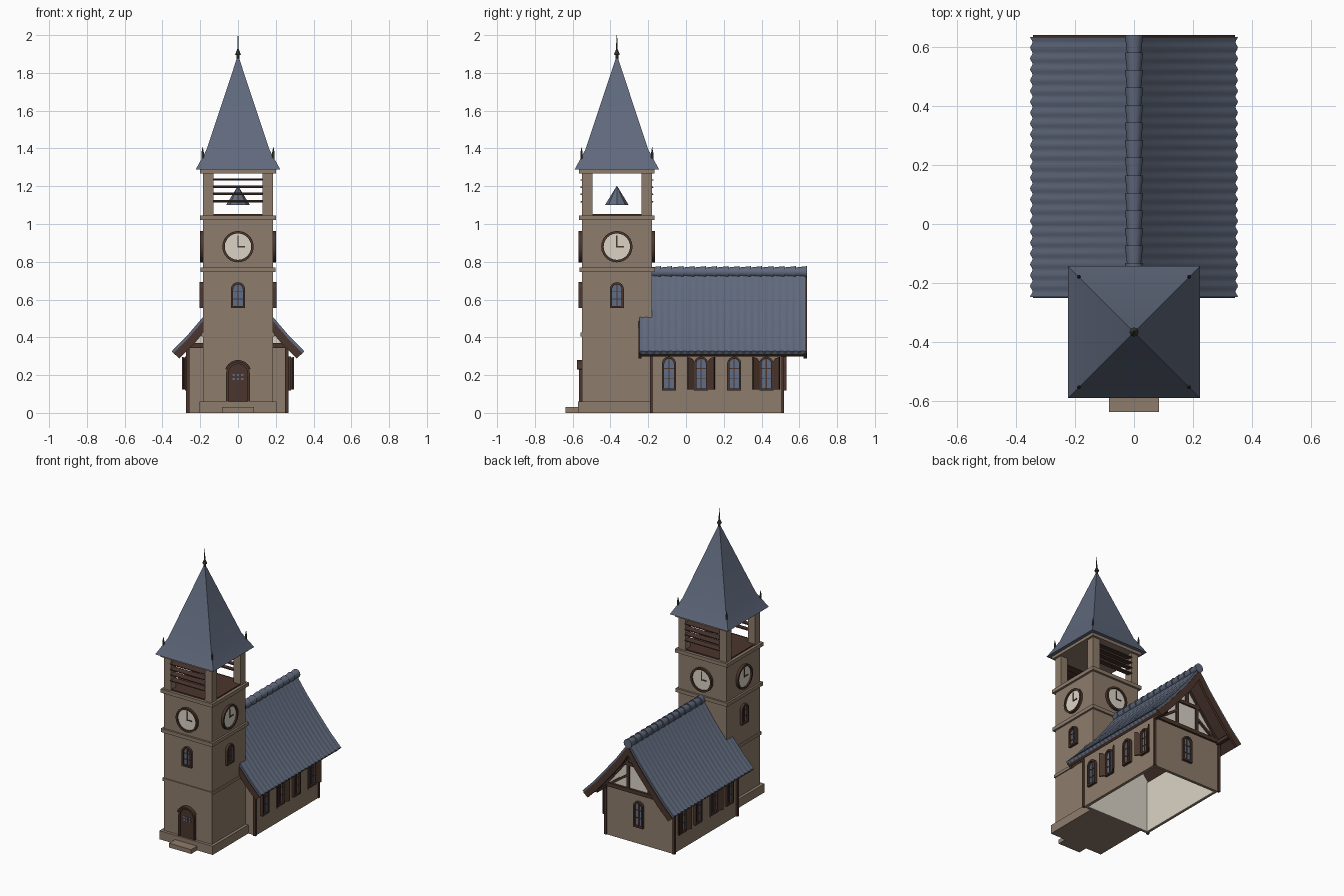
import bpy, bmesh, math
from mathutils import Matrix, Vector

if "Cube" in bpy.data.objects:
    bpy.data.objects.remove(bpy.data.objects["Cube"])

def mat(name, r, g, b):
    m = bpy.data.materials.new(name)
    m.diffuse_color = (r, g, b, 1)
    m.use_nodes = True
    m.node_tree.nodes["Principled BSDF"].inputs["Base Color"].default_value = m.diffuse_color
    return m

STONE = mat("tan stone", 0.27, 0.20, 0.145)
SLATE = mat("blue slate", 0.115, 0.14, 0.20)
WOOD = mat("dark wood", 0.07, 0.036, 0.026)
CREAM = mat("cream plaster", 0.70, 0.65, 0.56)
GLASS = mat("blue glass", 0.12, 0.155, 0.24)
METAL = mat("dark metal", 0.06, 0.062, 0.04)
TY = -0.366                      # tower centre in y

def finish(name, bm, m, M=None):
    bmesh.ops.recalc_face_normals(bm, faces=bm.faces)
    me = bpy.data.meshes.new(name)
    bm.to_mesh(me)
    bm.free()
    if M is not None:
        me.transform(M)
    me.materials.append(m)
    me.shade_smooth()
    me.set_sharp_from_angle(angle=math.radians(32))
    ob = bpy.data.objects.new(name, me)
    bpy.context.collection.objects.link(ob)
    return ob

def box(name, x0, x1, y0, y1, z0, z1, m, M=None):
    bm = bmesh.new()
    T = Matrix.Translation(((x0+x1)/2, (y0+y1)/2, (z0+z1)/2)) @ Matrix.Diagonal((x1-x0, y1-y0, z1-z0, 1))
    bmesh.ops.create_cube(bm, size=1, matrix=T)
    return finish(name, bm, m, M)

def wall(x, y, deg):             # local frame: x along wall, -y outwards, z up
    return Matrix.Translation((x, y, 0)) @ Matrix.Rotation(math.radians(deg), 4, 'Z')

def plate(name, pts, d, m, M, back=0.0):
    bm = bmesh.new()
    f = bm.faces.new([bm.verts.new((u, back, v)) for u, v in pts])
    e = bmesh.ops.extrude_face_region(bm, geom=[f])
    bmesh.ops.translate(bm, vec=(0, -d-back, 0), verts=[v for v in e['geom'] if isinstance(v, bmesh.types.BMVert)])
    return finish(name, bm, m, M)

def ring(name, outer, inner, d, m, M, closed=True):
    bm = bmesh.new()
    q = [[bm.verts.new((u, y, v)) for u, v in loop] for loop, y in
         ((outer, 0), (outer, -d), (inner, -d), (inner, 0))]
    n = len(outer)
    for i in range(n if closed else n-1):
        j = (i+1) % n
        for k in range(4):
            a, b = q[k], q[(k+1) % 4]
            bm.faces.new((a[i], a[j], b[j], b[i]))
    if not closed:
        for i in (0, n-1):
            bm.faces.new([l[i] for l in q])
    return finish(name, bm, m, M)

def lathe(name, prof, n, m, M, rot=0.0):
    bm = bmesh.new()
    loops = [[bm.verts.new((r*math.cos(rot+2*math.pi*i/n), r*math.sin(rot+2*math.pi*i/n), z))
              for i in range(n)] for r, z in prof]
    for a, b in zip(loops, loops[1:]):
        for i in range(n):
            bm.faces.new((a[i], a[(i+1) % n], b[(i+1) % n], b[i]))
    bm.faces.new(loops[0])
    bm.faces.new(loops[-1])
    bmesh.ops.remove_doubles(bm, verts=bm.verts, dist=1e-5)
    return finish(name, bm, m, M)

def arc(r, cz, a0=0, a1=180, n=12):
    return [(r*math.cos(math.radians(a0+(a1-a0)*i/n)), cz+r*math.sin(math.radians(a0+(a1-a0)*i/n)))
            for i in range(n+1)]

def arch(w, z0, z1):
    return [(-w, z0), (w, z0)] + arc(w, z1-w)

def beam(name, a, b, w, d, m, M):    # timber on a wall between two points
    a, b = Vector(a), Vector(b)
    t = (b-a).normalized()*w/2
    p = Vector((-t.y, t.x))
    return plate(name, [a-p, b-p, b+p, a+p], d, m, M)

def window(name, M, z0, z1, w=0.037):
    plate(name+"_glass", arch(w*0.75, z0+.008, z1-.01), 0.005, GLASS, M)
    ring(name+"_frame", arch(w, z0, z1), arch(w*0.68, z0+.012, z1-.012), 0.018, WOOD, M)
    box(name+"_mullion", -.003, .003, -.01, 0, z0, z1-.005, WOOD, M)
    for f in (.35, .65):
        z = z0+(z1-z0)*f
        box(name+"_bar", -w*.7, w*.7, -.009, 0, z-.002, z+.002, WOOD, M)

# ---- tower body
def course(name, h, z0, z1, m=STONE):
    return box(name, -h, h, TY-h, TY+h, z0, z1, m)
course("tower_plinth", .205, 0, .06)
course("tower_shaft", .185, .05, 1.045)
for h, z0, z1 in ((.192, .405, .425), (.198, .745, .77), (.2, 1.02, 1.045), (.2, 1.268, 1.292)):
    course("string_course", h, z0, z1)
course("belfry_floor", .18, 1.045, 1.053, WOOD)
for sx in (-1, 1):
    for sy in (-1, 1):
        cx, cy = sx*.1575, TY+sy*.1575
        box("belfry_pillar", cx-.0275, cx+.0275, cy-.0275, cy+.0275, 1.04, 1.275, STONE)
        lathe("corner_finial", [(.007, 1.345), (.007, 1.375), (0, 1.41)], 6, METAL,
              Matrix.Translation((sx*.187, TY+sy*.187, 0)))
box("entrance_step", -.085, .085, -.637, -.565, 0, .03, STONE)

# ---- belfry louvres and bell
for deg, y in ((0, TY-.172), (180, TY+.172)):
    for z in (1.12, 1.16, 1.197, 1.235):
        T = wall(0, y, deg) @ Matrix.Translation((0, 0, z)) @ Matrix.Rotation(math.radians(8), 4, 'X')
        box("louvre", -.132, .132, -.021, .021, -.003, .003, WOOD, T)
lathe("bell", [(.063, 1.10), (0, 1.203)], 8, SLATE, Matrix.Translation((0, TY, 0)))

# ---- spire and finial
R2 = math.sqrt(2)
C = Matrix.Translation((0, TY, 0))
lathe("spire", [(.224*R2, 1.288), (.166*R2, 1.395), (0, 1.895)], 4, SLATE, C, math.pi/4)
lathe("spire_finial", [(.008, 1.87), (.008, 1.895), (.016, 1.897), (.004, 1.925), (.003, 1.97), (.001, 2.0)], 8, METAL, C)

# ---- clocks on four sides, tower windows on three
for k in range(4):
    a = math.radians(90*k)
    M = wall(.185*math.sin(a), TY-.185*math.cos(a), 90*k)
    circ = [arc(r, .88, 0, 345, 23) for r in (.083, .07, .072)]
    plate("clock_face", circ[2], .008, CREAM, M)
    ring("clock_rim", circ[0], circ[1], .017, WOOD, M)
    box("minute_hand", -.0035, .0035, -.012, -.007, .875, .938, WOOD, M)
    box("hour_hand", 0, .038, -.012, -.007, .8765, .8835, WOOD, M)
    if k != 2:
        window("tower_window", M, .555, .692)

# ---- door
M = wall(0, TY-.185, 0)
plate("door", arch(.052, .05, .262), .008, WOOD, M)
ring("door_frame", arch(.063, .05, .272), arch(.05, .05, .259), .016, WOOD, M)
ring("door_hood", arc(.071, .209, 20, 160), arc(.06, .209, 20, 160), .027, WOOD, M, False)
for u in (-.022, 0, .022):
    for z in (.18, .2):
        box("door_pane", u-.006, u+.006, -.011, 0, z-.006, z+.006, GLASS, M)

# ---- nave walls with plaster lining, open underneath
Y0, Y1, W = -.18, .513, .262
for s in (-1, 1):
    side = wall(s*W, 0, 90*s)
    lo, hi = sorted((s*Y0, s*Y1))
    box("nave_side_wall", lo, hi, 0, .015, 0, .355, STONE, side)
    box("nave_lining", lo+.015, hi-.015, .015, .02, 0, .355, CREAM, side)
    for y in (Y0, Y1):
        box("corner_post", s*W-.013, s*W+.005, y-.01, y+.006, 0, .36, WOOD)
    for i, y in enumerate((-.09, .08, .255, .425)):
        Mw = wall(s*W, y, 90*s)
        window("nave_window", Mw, .118, .298)
        if i % 2:                                  # half open arched shutters
            for t in (-1, 1):
                L = .042
                pts = [(0, .125), (L, .125), (L, .295)] + [(L-x, z) for x, z in arc(L, .253, 90, 0, 6)][1:]
                Ms = Mw @ Matrix.Translation((t*.036, -.006, 0)) @ Matrix.Rotation(math.radians(-t*30), 4, 'Z')
                plate("shutter", [(t*u, v) for u, v in pts], .008, WOOD, Ms)
gable = [(-W, .355), (W, .355), (.18, .455), (.09, .565), (0, .685), (-.09, .565), (-.18, .455)]
for y, deg in ((Y0, 0), (Y1, 180)):
    Mg = wall(0, y, deg)
    box("gable_wall", -W, W, 0, .015, 0, .355, STONE, Mg)
    box("gable_lining", -W+.015, W-.015, .015, .02, 0, .355, CREAM, Mg)
    plate("gable_plaster", gable, 0, CREAM, Mg, .015)
    beam("tie_beam", (-W-.005, .357), (W+.005, .357), .026, .014, WOOD, Mg)
# back gable timbering and window
window("gable_window", Mg, .118, .298)
beam("collar_beam", (-.1, .54), (.1, .54), .022, .012, WOOD, Mg)
beam("king_post", (0, .54), (0, .68), .022, .012, WOOD, Mg)
for s in (-1, 1):
    beam("gable_post", (s*.08, .36), (s*.08, .56), .02, .012, WOOD, Mg)
    beam("gable_brace", (s*.22, .365), (s*.085, .46), .016, .012, WOOD, Mg)
    beam("gable_rafter", (s*.255, .36), (0, .675), .022, .012, WOOD, Mg)
    box("wall_plate", s*.255-.012, s*.255+.012, Y1, .625, .335, .36, WOOD)

# ---- nave roof: bell-cast profile used for tiles, boarding and barge boards
PROF = [(.352, .325), (.27, .408), (.185, .508), (.09, .624), (0, .748)]
NX, NZ = .75, .66
def off(i, t):
    x, z = PROF[i]
    return (0, z-1.5*t) if i == len(PROF)-1 else (x-NX*t, z-NZ*t)

def slab(name, t0, t1, y0, y1, m, waves=0):
    bm = bmesh.new()
    ny = waves*6 if waves else 1
    for s in (-1, 1):
        rows = []
        for j in range(ny+1):
            c = .5-.5*math.cos(2*math.pi*j/6) if waves else 0
            sec = []
            for i in range(len(PROF)):
                x, z = off(i, t0+(.003*c if i < len(PROF)-1 else 0))
                if i == 0:
                    x, z = x-.006*c, z+.006*c      # scalloped eave
                sec.append((x, z))
            sec += [off(i, t1) for i in reversed(range(len(PROF)))]
            rows.append([bm.verts.new((s*x, y0+(y1-y0)*j/ny, z)) for x, z in sec])
        n = len(rows[0])
        for a, b in zip(rows, rows[1:]):
            for i in range(n):
                if i != len(PROF)-1:               # no face on the ridge joint
                    bm.faces.new((a[i], a[(i+1) % n], b[(i+1) % n], b[i]))
        for r in (rows[0], rows[-1]):
            bm.faces.new(r)
    bmesh.ops.remove_doubles(bm, verts=bm.verts, dist=1e-5)
    return finish(name, bm, m)

slab("roof_tiles", 0, .022, -.247, .634, SLATE, 24)
slab("roof_boarding", .022, .04, -.235, .625, WOOD)
slab("back_barge_board", .014, .056, .622, .64, WOOD)
slab("front_barge_board", .014, .056, -.251, -.235, WOOD)

# ---- overlapping ridge tiles
for i in range(14):
    y = -.19 + i*.0595
    T = Matrix.Translation((0, y, .746)) @ Matrix.Rotation(math.radians(-90), 4, 'X')
    lathe("ridge_tile", [(.024, -.003), (.031, .0575)], 12, SLATE, T)
